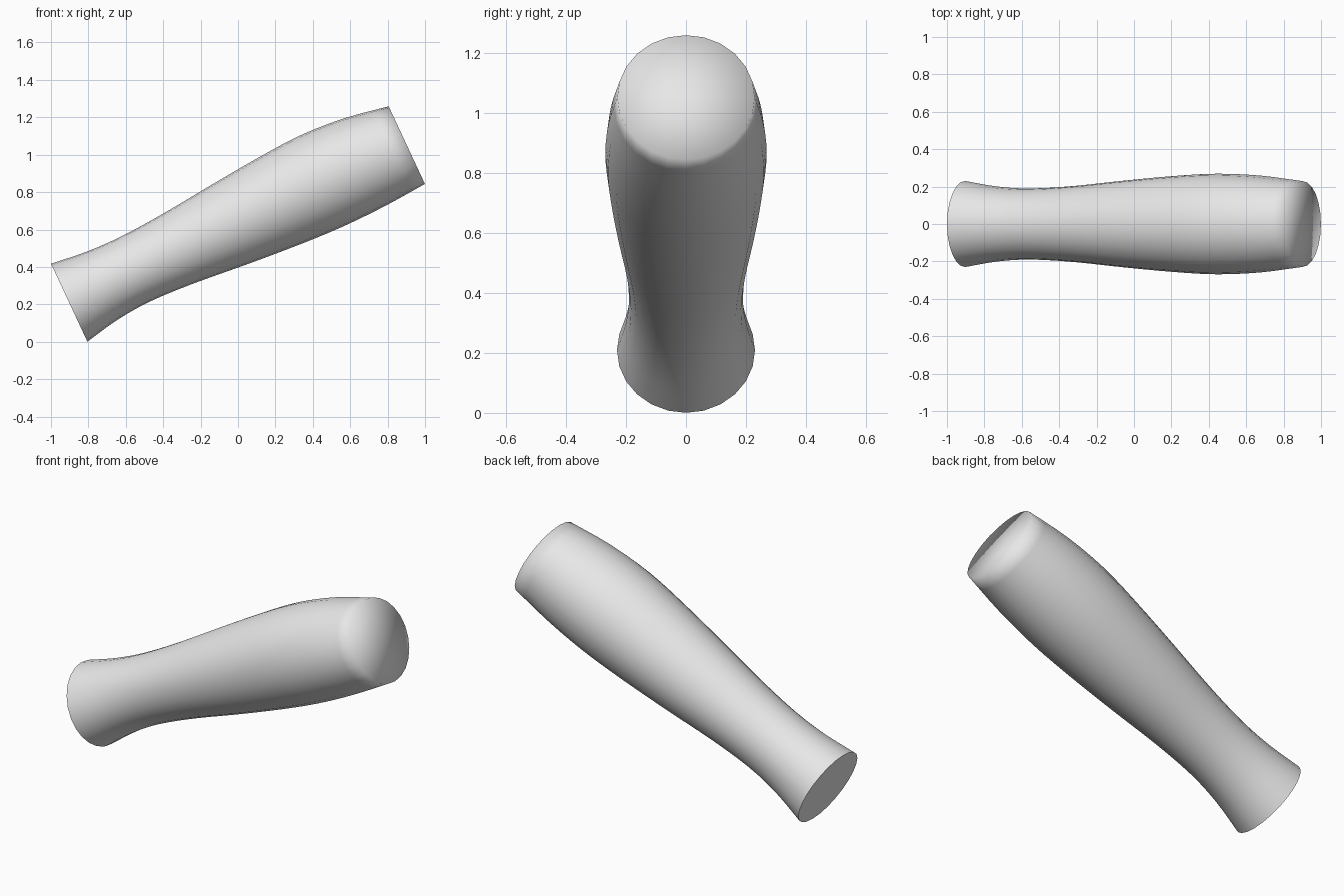
import bpy
import bmesh
import math
from mathutils import Vector

SEGMENTS = 24
RINGS = 24

# Remove the default cube
cube = bpy.data.objects.get("Cube")
if cube:
    bpy.data.objects.remove(cube, do_unlink=True)

# Profile along the axis: position, radius, sideways shift of the centre
PROFILE = [
    (-0.996, 0.23, 0.0), (-0.8, 0.2, 0.008), (-0.6, 0.19, 0.013),
    (-0.35, 0.203, 0.015), (-0.05, 0.232, 0.016), (0.25, 0.257, 0.018),
    (0.5, 0.269, 0.019), (0.75, 0.259, 0.013), (0.996, 0.229, 0.0),
]
POINTS = [Vector(p) for p in PROFILE]
POINTS = [2 * POINTS[0] - POINTS[1]] + POINTS + [2 * POINTS[-1] - POINTS[-2]]


def sample(t):
    """Smooth point on the profile, t running from 0 to 1."""
    spans = len(PROFILE) - 1
    i = min(int(t * spans), spans - 1)
    u = t * spans - i
    a, b, c, d = POINTS[i:i + 4]
    return 0.5 * (2 * b + (c - a) * u + (2 * a - 5 * b + 4 * c - d) * u ** 2
                  + (3 * b - a - 3 * c + d) * u ** 3)


# Plain grey material
grey = bpy.data.materials.new("plain_grey")
grey.use_nodes = True
colour = (0.8, 0.8, 0.8, 1.0)
grey.diffuse_color = colour
grey.node_tree.nodes["Principled BSDF"].inputs["Base Color"].default_value = colour

# Tilted frame of the limb
tilt = math.atan2(0.84, 1.8)
axis = Vector((math.cos(tilt), 0, math.sin(tilt)))
up = Vector((-math.sin(tilt), 0, math.cos(tilt)))
side = Vector((0, 1, 0))
centre = Vector((0, 0, 0.63))

# Body rings
bm = bmesh.new()
rings = []
for r in range(RINGS + 1):
    along, radius, shift = sample(r / RINGS)
    ring = []
    for k in range(SEGMENTS):
        a = math.tau * k / SEGMENTS
        ring.append(bm.verts.new(centre + axis * along
                                 + up * (shift + radius * math.cos(a))
                                 + side * radius * math.sin(a)))
    rings.append(ring)

for low, high in zip(rings, rings[1:]):
    for k in range(SEGMENTS):
        n = (k + 1) % SEGMENTS
        bm.faces.new((low[k], low[n], high[n], high[k]))

# Softly shaded fan closing the upper end
hub = bm.verts.new(centre + axis * PROFILE[-1][0])
for k in range(SEGMENTS):
    bm.faces.new((rings[-1][k], rings[-1][(k + 1) % SEGMENTS], hub))

for face in bm.faces:
    face.smooth = True

# Flat, sharp-edged lower end
end = bm.faces.new(rings[0])
for edge in end.edges:
    edge.smooth = False

bmesh.ops.recalc_face_normals(bm, faces=bm.faces[:])
mesh = bpy.data.meshes.new("limb_segment")
bm.to_mesh(mesh)
bm.free()
mesh.materials.append(grey)
limb = bpy.data.objects.new("limb_segment", mesh)
bpy.context.collection.objects.link(limb)
